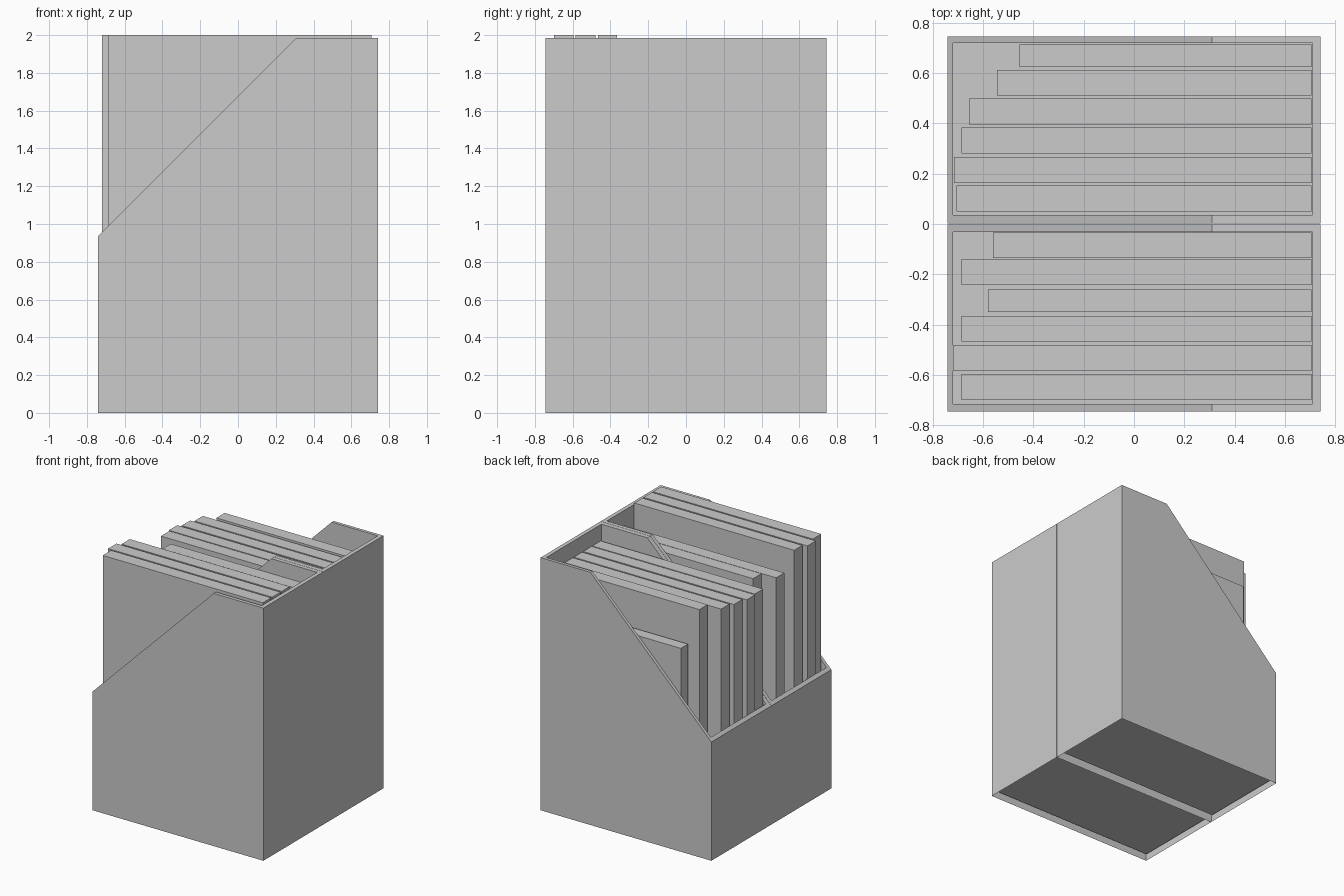
import bpy
import bmesh

default_cube = bpy.data.objects.get("Cube")
if default_cube:
    bpy.data.objects.remove(default_cube, do_unlink=True)

# Single plain grey for everything
grey = bpy.data.materials.new("plain_grey")
grey.use_nodes = True
grey_value = (0.6, 0.6, 0.6, 1.0)
grey.diffuse_color = grey_value
grey.node_tree.nodes["Principled BSDF"].inputs["Base Color"].default_value = grey_value

TOP = 1.985      # height of the back of a holder
BEND = 0.31      # x where the flat rim turns into the slope
FLOOR = 0.035    # height of the holder floor


def add_object(name, bm):
    bmesh.ops.recalc_face_normals(bm, faces=bm.faces[:])
    mesh = bpy.data.meshes.new(name)
    bm.to_mesh(mesh)
    bm.free()
    mesh.materials.append(grey)
    obj = bpy.data.objects.new(name, mesh)
    bpy.context.collection.objects.link(obj)
    return obj


def add_shell(bm, x0, x1, y0, y1, bottom):
    """Four walls with a slanted top edge; returns rim and bottom loops."""
    profile = [(x0, bottom), (x1, bottom), (x1, TOP), (BEND, TOP), (x0, TOP - BEND + x0)]
    front, back = ([bm.verts.new((x, y, z)) for x, z in profile] for y in (y0, y1))
    bm.faces.new(front)
    bm.faces.new(back)
    bm.faces.new((front[1], back[1], back[2], front[2]))
    bm.faces.new((front[0], back[0], back[4], front[4]))
    rim = front[2:] + back[:1:-1]
    base = [front[0], front[1], back[1], back[0]]
    return rim, base


def add_holder(name, y0, y1, inner_y0, inner_y1):
    bm = bmesh.new()
    outer_rim, _ = add_shell(bm, -0.742, 0.742, y0, y1, 0)
    inner_rim, base = add_shell(bm, -0.72, 0.71, inner_y0, inner_y1, FLOOR)
    bm.faces.new(base)
    # Rim joining the outer and inner walls
    for i in range(len(outer_rim)):
        j = (i + 1) % len(outer_rim)
        bm.faces.new((outer_rim[i], outer_rim[j], inner_rim[j], inner_rim[i]))
    return add_object(name, bm)


def add_folder(name, x0, y0, y1, height):
    """A plain upright block resting on the holder floor against its back."""
    x1, z0 = 0.706, FLOOR + 0.001
    bm = bmesh.new()
    bmesh.ops.create_cube(bm, size=1)
    bmesh.ops.scale(bm, vec=(x1 - x0, y1 - y0, height - z0), verts=bm.verts)
    bmesh.ops.translate(bm, vec=((x0 + x1) / 2, (y0 + y1) / 2, (z0 + height) / 2), verts=bm.verts)
    return add_object(name, bm)


# Two holders side by side
add_holder("front_holder", -0.745, -0.001, -0.716, -0.031)
add_holder("back_holder", 0.001, 0.745, 0.036, 0.72)

# Folders: front end x, y range, top height
folders = {
    "front": [
        (-0.685, -0.70, -0.596, 2.0),
        (-0.72, -0.584, -0.48, 2.0),
        (-0.685, -0.467, -0.365, 2.0),
        (-0.58, -0.35, -0.26, 1.7),
        (-0.685, -0.242, -0.14, 1.87),
        (-0.56, -0.136, -0.034, 1.87),
    ],
    "back": [
        (-0.705, 0.05, 0.154, 1.86),
        (-0.715, 0.163, 0.267, 1.86),
        (-0.685, 0.28, 0.384, 1.86),
        (-0.655, 0.395, 0.499, 1.86),
        (-0.545, 0.51, 0.612, 1.87),
        (-0.455, 0.625, 0.714, 1.58),
    ],
}
for group, items in folders.items():
    for number, item in enumerate(items, 1):
        add_folder(f"{group}_folder_{number}", *item)
